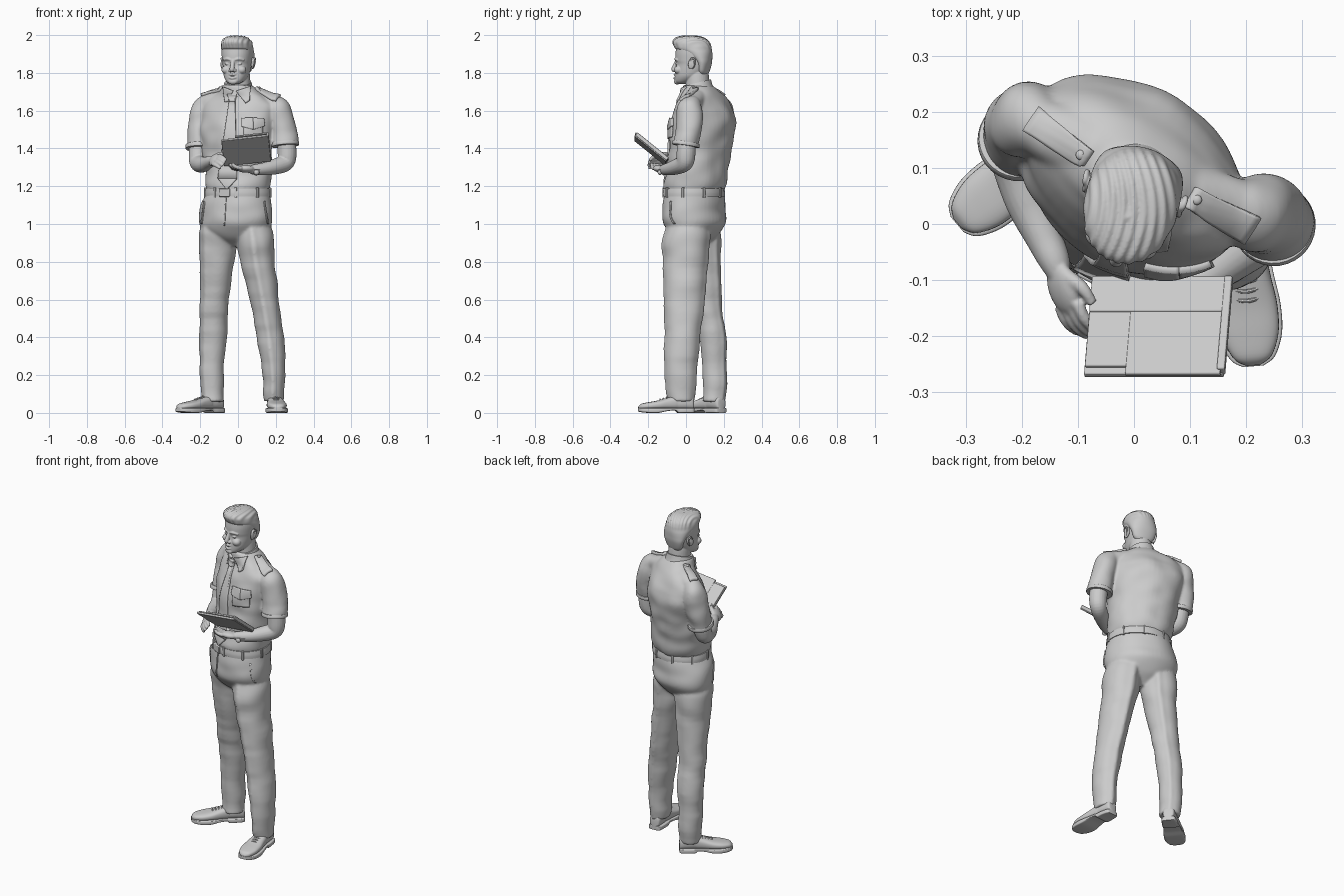
import bpy, bmesh, math
from math import sin, cos, pi, radians
from mathutils import Vector as V, Matrix, Quaternion, noise
from mathutils.bvhtree import BVHTree

# ---------- helpers ----------
def dense(rows, n=6):
    """Catmull-Rom resampling of rows of numbers"""
    out, m = [], len(rows) - 1
    for i in range(m):
        p = [rows[max(i - 1, 0)], rows[i], rows[i + 1], rows[min(i + 2, m)]]
        for k in range(n):
            t = k / n
            out.append([0.5 * (2*b + (c - a)*t + (2*a - 5*b + 4*c - d)*t*t + (3*b - a - 3*c + d)*t**3)
                        for a, b, c, d in zip(*p)])
    return out + [list(rows[m])]

def loft(bm, rings):
    vs = [[bm.verts.new(p) for p in r] for r in rings]
    n = len(vs[0])
    for a, b in zip(vs, vs[1:]):
        for i in range(n):
            bm.faces.new((a[i], a[(i + 1) % n], b[(i + 1) % n], b[i]))
    bm.faces.new(vs[0][::-1])
    bm.faces.new(vs[-1])

def spow(c, e):
    return math.copysign(abs(c) ** e, c)

def stack(bm, rows, yaw=0, e=1.0, crease=None, n=48, tilt=0):
    """Horizontal elliptical sections: x, y, z, rx, ry"""
    rings = []
    for x, y, z, rx, ry in dense(rows):
        ring = []
        for k in range(n):
            a = 2 * pi * k / n
            p = V((rx * spow(cos(a), e), ry * spow(sin(a), e), 0))
            p.rotate(Matrix.Rotation(yaw, 3, 'Z'))
            if crease is not None:
                d = abs(math.remainder(math.atan2(p.y, p.x) - crease + pi / 2, pi))
                p *= 1 + 0.10 * math.exp(-(d / 0.16) ** 2)
            ring.append(V((x, y, z + tilt * p.y)) + p)
        rings.append(ring)
    loft(bm, rings)

def tube(bm, rows, n=20, step=6):
    """Round tube: x, y, z, radius"""
    d = dense(rows, step)
    P = [V(r[:3]) for r in d]
    prev, q, rings = V((0, 0, 1)), Quaternion(), []
    for i, r in enumerate(d):
        t = (P[min(i + 1, len(P) - 1)] - P[max(i - 1, 0)]).normalized()
        q = prev.rotation_difference(t) @ q
        prev = t
        rings.append([P[i] + q @ V((cos(2*pi*k/n), sin(2*pi*k/n), 0)) * r[3] for k in range(n)])
    loft(bm, rings)

def ball(bm, c, r, rot=None):
    m = Matrix.Translation(c) @ (rot or Matrix()) @ Matrix.Diagonal((*r, 1))
    bmesh.ops.create_uvsphere(bm, u_segments=20, v_segments=12, radius=1, matrix=m)

def box(bm, c, s, rot=None):
    m = Matrix.Translation(c) @ (rot or Matrix()) @ Matrix.Diagonal((*s, 1))
    bmesh.ops.create_cube(bm, size=1, matrix=m)

def folds(bm, amp, fx, fz):
    bm.normal_update()
    for v in bm.verts:
        v.co += v.normal * amp * noise.noise(V((v.co.x * fx, v.co.y * fx, v.co.z * fz)))

def put(name, bm, voxel=0, smooth=3, bevel=0, loc=(0, 0, 0), yaw=0, thick=0):
    bmesh.ops.recalc_face_normals(bm, faces=bm.faces)
    me = bpy.data.meshes.new(name)
    bm.to_mesh(me)
    me.shade_smooth()
    me.set_sharp_from_angle(angle=0.7)
    ob = bpy.data.objects.new(name, me)
    bpy.context.collection.objects.link(ob)
    ob.location, ob.rotation_euler = loc, (0, 0, yaw)
    if thick:
        ob.modifiers.new("thick", 'SOLIDIFY').thickness = thick
        ob.modifiers["thick"].offset = 0
    if voxel:
        r = ob.modifiers.new("union", 'REMESH')
        r.mode, r.voxel_size, r.use_smooth_shade = 'VOXEL', voxel, True
        s = ob.modifiers.new("soften", 'SMOOTH')
        s.factor, s.iterations = 0.5, smooth
    if bevel:
        b = ob.modifiers.new("bevel", 'BEVEL')
        b.width, b.segments = bevel, 2
    return ob

def drape(name, quads, tree, thick=0.008, top=False, n=10):
    """Lay flat patches on a surface; corners in (x, z) from the front or (x, y) from above"""
    bm = bmesh.new()
    for a, b, c, d in [[V(p) for p in q] for q in quads]:
        g = []
        for i in range(n + 1):
            for j in range(n + 1):
                p = a.lerp(b, j / n).lerp(d.lerp(c, j / n), i / n)
                o, r = (V((p.x, p.y, 3)), V((0, 0, -1))) if top else (V((p.x, -1, p.y)), V((0, 1, 0)))
                hit = tree.ray_cast(o, r)[0] or o + r * 1.0
                g.append(bm.verts.new(hit - r * 0.003))
        for i in range(n):
            for j in range(n):
                k = i * (n + 1) + j
                bm.faces.new((g[k], g[k + 1], g[k + n + 2], g[k + n + 1]))
    return put(name, bm, thick=thick)

YAW = radians(-27)

# ---------- trousers ----------
bm = bmesh.new()
stack(bm, [(-.012, .045, .88, .06, .04), (-.012, .045, .93, .15, .105), (-.012, .045, 1.0, .202, .156),
           (-.012, .042, 1.08, .201, .156), (0, .04, 1.17, .172, .15)], YAW)
stack(bm, [(-.135, .145, .06, .057, .06), (-.137, .152, .2, .064, .066), (-.133, .142, .4, .073, .07),
           (-.125, .112, .6, .076, .076), (-.112, .09, .8, .092, .094), (-.105, .078, .95, .1, .108),
           (-.085, .06, 1.07, .07, .08)], crease=radians(-40))
stack(bm, [(.19, -.025, .06, .054, .068), (.19, -.03, .2, .06, .08), (.172, -.018, .4, .072, .09),
           (.138, -.008, .6, .078, .102), (.103, -.002, .8, .092, .112), (.085, .005, .95, .1, .118),
           (.065, .025, 1.07, .08, .08)], crease=radians(-5))
folds(bm, .008, 7, 13)
trouser_tree = BVHTree.FromBMesh(bm)
put("trousers", bm, .007, 9)
drape("trouser_pocket_edges", [[(.155, 1.0), (.161, 1.0), (.142, 1.12), (.136, 1.12)],
                               [(-.196, 1.0), (-.19, 1.0), (-.175, 1.12), (-.181, 1.12)]], trouser_tree)
drape("fly_seam", [[(-.075, .99), (-.07, .99), (-.062, 1.14), (-.067, 1.14)]], trouser_tree, .006)

# ---------- belt, loops and buckle ----------
bm = bmesh.new()
stack(bm, [(0, .04, 1.145, .181, .158), (0, .04, 1.165, .181, .159), (0, .04, 1.188, .177, .156)], YAW)
put("belt", bm)
bm = bmesh.new()
for k in range(9):
    a = 2 * pi * (k + .5) / 9 - pi / 2
    p = Matrix.Rotation(YAW, 3, 'Z') @ V((.179 * cos(a), .157 * sin(a), 0))
    box(bm, p + V((0, .04, 1.166)), (.012, .012, .054), Matrix.Rotation(YAW + a + pi / 2, 4, 'Z'))
put("belt_loops", bm, bevel=.002)
bm = bmesh.new()
box(bm, V((-.072, -.101, 1.166)), (.062, .012, .044), Matrix.Rotation(YAW, 4, 'Z'))
put("belt_buckle", bm, bevel=.004)

# ---------- shirt with short sleeves ----------
bm = bmesh.new()
stack(bm, [(0, .04, 1.17, .165, .145), (0, .045, 1.2, .178, .155), (0, .06, 1.28, .185, .155),
           (-.002, .075, 1.4, .199, .154), (-.002, .086, 1.5, .213, .156), (0, .093, 1.58, .218, .142),
           (.002, .095, 1.63, .212, .117), (.006, .09, 1.67, .172, .097), (.006, .078, 1.70, .12, .088),
           (0, .065, 1.735, .078, .076)], radians(-31))
sleeves = [[(-.145, .165, 1.66, .035), (-.168, .177, 1.635, .056), (-.187, .184, 1.595, .067),
            (-.2, .178, 1.53, .069), (-.204, .163, 1.46, .068), (-.205, .148, 1.4, .071)],
           [(.165, .033, 1.66, .035), (.19, .028, 1.635, .056), (.215, .022, 1.595, .068),
            (.237, .014, 1.53, .07), (.246, .006, 1.47, .07), (.25, -.002, 1.415, .071)]]
for s in sleeves:
    tube(bm, s, 32)
# shoulder yoke joining the sleeves
tube(bm, [(-.195, .183, 1.605, .05), (-.14, .163, 1.638, .056), (0, .09, 1.665, .06),
          (.16, .036, 1.638, .056), (.222, .024, 1.605, .05)], 24)
folds(bm, .012, 9, 12)
shirt_tree = BVHTree.FromBMesh(bm)
put("shirt", bm, .007, 8)

# sleeve hems
for name, s in zip(("right", "left"), sleeves):
    bm = bmesh.new()
    a, b = V(s[-2][:3]), V(s[-1][:3])
    tube(bm, [(*a.lerp(b, t), r) for t, r in ((.68, .070), (.72, .073), (1.0, .074), (1.04, .071))], 32, 2)
    put(name + "_sleeve_hem", bm)

# collar, tie, pocket, epaulettes
bm = bmesh.new()
stack(bm, [(0, .062, 1.695, .088, .085), (0, .06, 1.72, .079, .079), (0, .06, 1.748, .071, .073)], YAW, tilt=.25)
put("collar_band", bm)
drape("collar_wings", [[(-.068, 1.645), (-.05, 1.65), (-.025, 1.705), (-.075, 1.725)],
                       [(.04, 1.64), (.062, 1.655), (.065, 1.725), (-.01, 1.705)]], shirt_tree, .016)
drape("tie", [[(-.105, 1.24), (-.005, 1.24), (-.015, 1.65), (-.045, 1.65)],
              [(-.06, 1.185), (-.055, 1.185), (-.005, 1.24), (-.105, 1.24)]], shirt_tree, .014)
drape("tie_knot", [[(-.043, 1.645), (-.016, 1.645), (-.005, 1.69), (-.05, 1.69)]], shirt_tree, .03)
drape("breast_pocket", [[(.03, 1.45), (.13, 1.46), (.13, 1.55), (.03, 1.55)]], shirt_tree)
drape("pocket_flap", [[(.02, 1.515), (.08, 1.50), (.08, 1.56), (.02, 1.56)],
                      [(.08, 1.50), (.14, 1.52), (.135, 1.56), (.08, 1.56)]], shirt_tree, .018)
drape("epaulettes", [[(-.195, .168), (-.09, .103), (-.072, .13), (-.17, .205)],
                     [(.09, .03), (.2, -.03), (.225, .012), (.108, .065)]], shirt_tree, .022, True)
bm = bmesh.new()
for x, y in ((-.095, .123), (.112, .043)):
    z = shirt_tree.ray_cast(V((x, y, 3)), V((0, 0, -1)))[0].z
    ball(bm, (x, y, z + .015), (.009, .009, .006))
put("epaulette_buttons", bm)

# ---------- arms and hands ----------
def arm(name, rows, palm, fwd, side, curl):
    bm = bmesh.new()
    tube(bm, rows + [(*palm, .012)])
    P, f, s, c = V(palm), V(fwd).normalized(), V(side).normalized(), V(curl)
    up = f.cross(s).normalized()
    s = up.cross(f)
    ball(bm, P, (.05, .038, .02), Matrix((f, s, up)).transposed().to_4x4())
    for i in range(4):
        b = P + f * .03 + s * (i - 1.5) * .018
        k = (.85, 1, 1, .9)[i]
        tube(bm, [(*b, .0115), (*(b + f*.03*k + c*.004), .011), (*(b + f*.05*k + c*.018), .0095),
                  (*(b + f*.058*k + c*.034), .007)], 10, 4)
    b = P + s * .02 - f * .02
    tube(bm, [(*b, .014), (*(b + s*.025 + f*.025 + c*.008), .012), (*(b + s*.03 + f*.055 + c*.018), .009)], 10, 4)
    put(name, bm, .004, 3)

arm("right_arm", [(-.207, .155, 1.46, .05), (-.211, .14, 1.37, .05), (-.21, .115, 1.325, .046),
                  (-.187, .04, 1.315, .042), (-.16, -.025, 1.325, .033), (-.14, -.07, 1.335, .027)],
    (-.125, -.115, 1.34), (.3, -.95, -.05), (.55, .15, .8), (.7, 0, -.6))
arm("left_arm", [(.253, .003, 1.46, .05), (.26, .0, 1.37, .05), (.25, -.008, 1.325, .046),
                 (.2, -.045, 1.305, .042), (.14, -.088, 1.292, .034), (.085, -.118, 1.288, .027)],
    (.04, -.137, 1.292), (-.95, -.25, .05), (0, .9, -.1), (0, 0, .7))
bm = bmesh.new()
a, b = V((.112, -.104, 1.289)), V((.094, -.114, 1.288))
tube(bm, [(*a, .032), (*a.lerp(b, .1), .035), (*a.lerp(b, .9), .034), (*b, .031)], 24, 2)
ball(bm, (.098, -.138, 1.274), (.015, .012, .015))
put("wrist_watch", bm)

# ---------- document folder ----------
tilt = Matrix.Rotation(radians(-6), 4, 'Y') @ Matrix.Rotation(radians(-39), 4, 'X')
C = V((.042, -.182, 1.395))
for name, off, size in (("folder_back", (0, 0, -.007), (.25, .215, .012)),
                        ("folder_pages", (.035, -.004, .004), (.17, .222, .010)),
                        ("folder_sheet", (-.002, .004, .004), (.243, .20, .008)),
                        ("folder_cover", (-.002, .066, .009), (.243, .08, .006)),
                        ("folder_spine", (.121, 0, .003), (.014, .213, .02))):
    bm = bmesh.new()
    box(bm, C + tilt @ V(off), size, tilt)
    put(name, bm, bevel=.0025)

# ---------- head, ears and hair (built facing -y, then turned) ----------
HEAD = dict(loc=(-.005, .035, 0), yaw=radians(-15))
def sections(rows):   # z, half width, front y, back y
    return [(0, (f + b) / 2, z, w, (b - f) / 2) for z, w, f, b in rows]

bm = bmesh.new()
stack(bm, sections([(1.742, .024, -.082, -.04), (1.755, .044, -.093, .0), (1.78, .062, -.094, .05),
                    (1.81, .070, -.092, .078), (1.845, .075, -.086, .094), (1.868, .078, -.091, .098),
                    (1.91, .081, -.09, .1), (1.95, .075, -.08, .094), (1.98, .045, -.045, .06)]), e=.92)
tube(bm, [(.004, .03, 1.67, .066), (.002, .028, 1.73, .063), (0, .025, 1.8, .06), (0, .025, 1.83, .05)], 32)
tube(bm, [(0, -.084, 1.868, .010), (0, -.093, 1.845, .011), (0, -.103, 1.82, .013), (0, -.1, 1.808, .008)], 12)
ball(bm, (0, -.084, 1.754), (.026, .017, .016))
for s in (-1, 1):
    ball(bm, (s * .012, -.094, 1.813), (.010, .010, .008))
    ball(bm, (s * .042, -.066, 1.816), (.025, .024, .022))
    tube(bm, [(s * .01, -.088, 1.868, .006), (s * .032, -.085, 1.874, .007), (s * .056, -.066, 1.867, .006)], 10)
    ball(bm, (s * .031, -.077, 1.848), (.016, .008, .006))
for z, h in ((1.790, .006), (1.772, .007)):   # smiling lips
    tube(bm, [(-.032, -.078, z + .008, .003), (0, -.098, z, h), (.032, -.078, z + .008, .003)], 10)
put("head", bm, .003, 3, **HEAD)

bm = bmesh.new()
for s in (-1, 1):
    r = Matrix.Rotation(s * radians(20), 4, 'Z') @ Matrix.Rotation(radians(-12), 4, 'X')
    ball(bm, (s * .081, .018, 1.85), (.009, .02, .032), r)
    tube(bm, [(s * .085, .005, 1.84, .003), (s * .09, .018, 1.876, .005), (s * .091, .036, 1.868, .005),
              (s * .085, .026, 1.828, .004)], 8)
put("ears", bm, .0025, 2, **HEAD)

bm = bmesh.new()
stack(bm, sections([(1.79, .04, .04, .08), (1.81, .06, .036, .089), (1.85, .074, .03, .100),
                    (1.88, .080, .0, .103), (1.905, .083, -.04, .104), (1.925, .084, -.086, .102),
                    (1.945, .083, -.101, .098), (1.965, .078, -.107, .088), (1.983, .063, -.096, .066),
                    (1.994, .04, -.065, .035), (1.997, .01, -.03, -.005)]), n=96, e=.95)
bm.normal_update()
for v in bm.verts:   # combed strands
    w = min(max((v.co.z - 1.92) / .04, 0), 1)
    v.co += v.normal * .0022 * w * sin(330 * v.co.x + 90 * v.co.y + 900 * v.co.y ** 2)
put("hair", bm, .003, 1, **HEAD)

# ---------- shoes: y, half width, top of upper, underside of sole ----------
LAST = [(.0, .016, .055, 0), (-.008, .031, .085, 0), (-.05, .038, .1, 0), (-.085, .038, .098, 0),
        (-.1, .04, .092, .012), (-.14, .045, .08, .01), (-.19, .052, .066, 0), (-.24, .05, .057, 0),
        (-.28, .034, .048, .004), (-.295, .012, .034, .008)]
def shoe_rings(grow, sole):
    rings = []
    for y, w, h, low in dense(LAST, 5):
        lo, hi, e = (low, .026, .3) if sole else (.018, h, .75)
        rings.append([V(((w + grow) * spow(cos(a), e), y * (1 + grow), (lo + hi) / 2 + (hi - lo) / 2 * spow(sin(a), e)))
                      for a in [2 * pi * k / 32 for k in range(32)]])
    return rings

for side, loc, yaw in (("right", (-.088, .19, 0), radians(-50)), ("left", (.187, .042, 0), radians(5))):
    for part, grow, sole in (("upper", 0, False), ("sole", .006, True)):
        bm = bmesh.new()
        loft(bm, shoe_rings(grow, sole))
        put(f"{side}_shoe_{part}", bm, loc=loc, yaw=yaw)
    bm = bmesh.new()
    for i in range(4):
        y, z = -.125 - .017 * i, .087 - .005 * i
        tube(bm, [(-.022, y, z - .008, .003), (0, y - .004, z, .004), (.022, y, z - .008, .003)], 8, 4)
    put(f"{side}_shoe_laces", bm, loc=loc, yaw=yaw)
